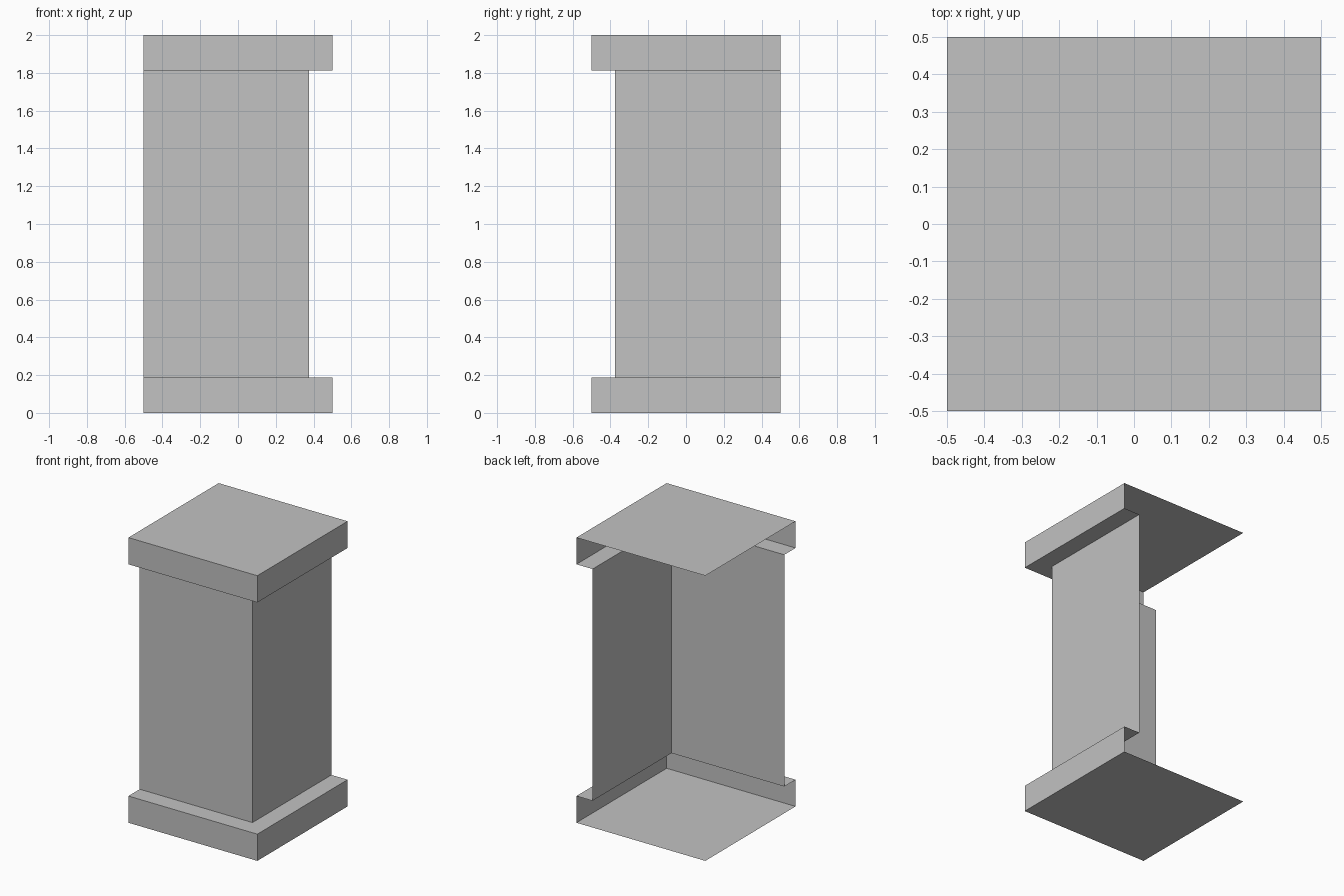
import bpy
import bmesh

cube = bpy.data.objects.get("Cube")
if cube:
    bpy.data.objects.remove(cube, do_unlink=True)

HALF = 0.5        # half width of base and cap
SHAFT = 0.375     # offset of the shaft walls
HEIGHT = 2.0
BAND = 0.1875     # height of base and cap

# Single stone colour
stone = bpy.data.materials.new("grey_stone")
stone.use_nodes = True
colour = (0.54, 0.54, 0.54, 1)
stone.diffuse_color = colour
stone.node_tree.nodes["Principled BSDF"].inputs["Base Color"].default_value = colour


def corner_shell(name, profile, plate_z=None):
    """Sweep an (offset, z) profile round the front right corner, open at the
    back and left, with an optional full square plate."""
    bm = bmesh.new()
    rows = [[bm.verts.new(p) for p in ((-HALF, -r, z), (r, -r, z), (r, HALF, z))]
            for r, z in profile]
    for low, high in zip(rows, rows[1:]):
        for i in range(2):
            bm.faces.new((low[i], low[i + 1], high[i + 1], high[i]))
    if plate_z is not None:
        rim = next(row for row in rows if row[0].co.z == plate_z)
        plate = bm.faces.new(rim + [bm.verts.new((-HALF, HALF, plate_z))])
        plate.normal_update()
        if (plate.normal.z > 0) != (plate_z > 0):
            plate.normal_flip()
    mesh = bpy.data.meshes.new(name)
    bm.to_mesh(mesh)
    bm.free()
    mesh.materials.append(stone)
    obj = bpy.data.objects.new(name, mesh)
    bpy.context.collection.objects.link(obj)
    return obj


# Base with floor plate and upper ledge
corner_shell("base", [(HALF, 0), (HALF, BAND), (SHAFT, BAND)], 0)
# Two shaft walls
corner_shell("shaft", [(SHAFT, BAND), (SHAFT, HEIGHT - BAND)])
# Cap with lower ledge and top plate
corner_shell("cap", [(SHAFT, HEIGHT - BAND), (HALF, HEIGHT - BAND), (HALF, HEIGHT)], HEIGHT)
